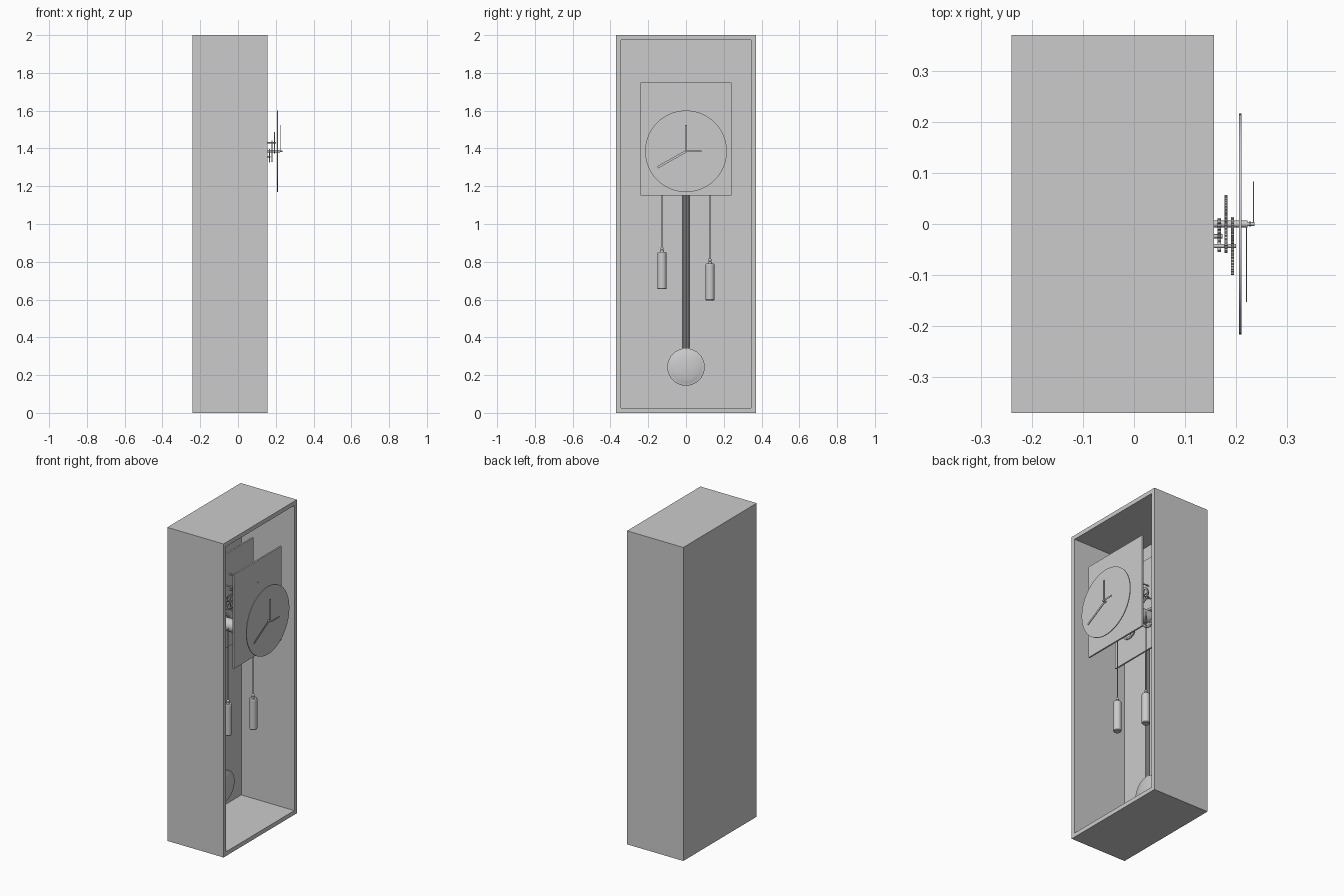
import bpy, bmesh
from math import sin, cos, pi, atan2
from mathutils import Matrix, Vector

if "Cube" in bpy.data.objects:
    bpy.data.objects.remove(bpy.data.objects["Cube"])


def finish(name, bm, smooth=False):
    bmesh.ops.recalc_face_normals(bm, faces=bm.faces)
    me = bpy.data.meshes.new(name)
    bm.to_mesh(me)
    bm.free()
    ob = bpy.data.objects.new(name, me)
    bpy.context.collection.objects.link(ob)
    if smooth:
        bpy.ops.object.select_all(action='DESELECT')
        ob.select_set(True)
        bpy.context.view_layer.objects.active = ob
        bpy.ops.object.shade_smooth_by_angle()
    return ob


def add_box(bm, lo, hi, post=Matrix()):
    lo, hi = Vector(lo), Vector(hi)
    m = Matrix.Translation((lo + hi) / 2) @ Matrix.Diagonal((*(hi - lo), 1))
    bmesh.ops.create_cube(bm, size=1, matrix=post @ m)


def box(name, lo, hi):
    bm = bmesh.new()
    add_box(bm, lo, hi)
    return finish(name, bm)


def rod(name, a, b, r, seg=16):
    a, b = Vector(a), Vector(b)
    d = b - a
    bm = bmesh.new()
    m = Matrix.Translation((a + b) / 2) @ d.to_track_quat('Z', 'Y').to_matrix().to_4x4()
    bmesh.ops.create_cone(bm, cap_ends=True, segments=seg, radius1=r, radius2=r,
                          depth=d.length, matrix=m)
    return finish(name, bm, True)


def lathe(name, profile, loc, along_x=False, seg=48):
    """Revolve (radius, height) points that start and end on the axis."""
    bm = bmesh.new()
    vs = [bm.verts.new((r, 0, h)) for r, h in profile]
    es = [bm.edges.new(p) for p in zip(vs, vs[1:])]
    bmesh.ops.spin(bm, geom=vs + es, axis=(0, 0, 1), cent=(0, 0, 0),
                   angle=2 * pi, steps=seg)
    bmesh.ops.remove_doubles(bm, verts=bm.verts, dist=1e-5)
    m = Matrix.Translation(loc)
    if along_x:
        m = m @ Matrix.Rotation(pi / 2, 4, 'Y')
    bm.transform(m)
    return finish(name, bm, True)


def gear(name, x, y, z, r, teeth, t=0.006, spokes=0):
    bm = bmesh.new()
    depth = min(0.005, r * 0.22)
    inner = r * 0.76 if spokes else 0.003
    n = teeth * 4
    loops = []
    for dx, outer in ((-t / 2, 1), (t / 2, 1), (t / 2, 0), (-t / 2, 0)):
        row = []
        for i in range(n):
            rad = (r if i % 4 < 2 else r - depth) if outer else inner
            a = 2 * pi * i / n
            row.append(bm.verts.new((dx, rad * cos(a), rad * sin(a))))
        loops.append(row)
    for k in range(4):
        p, q = loops[k], loops[(k + 1) % 4]
        for i in range(n):
            j = (i + 1) % n
            bm.faces.new((p[i], p[j], q[j], q[i]))
    for k in range(spokes):
        add_box(bm, (-t / 2.5, 0, -0.003), (t / 2.5, r * 0.78, 0.003),
                Matrix.Rotation(2 * pi * k / spokes, 4, 'X'))
    bm.transform(Matrix.Translation((x, y, z)))
    return finish(name, bm)


def hand(name, x, y, z, width):
    """Flat hand from the dial centre to the tip (y, z)."""
    dy, dz = y, z - ZC
    length = (dy * dy + dz * dz) ** 0.5
    bm = bmesh.new()
    add_box(bm, (-0.001, 0, -width / 2), (0.001, length, width / 2),
            Matrix.Translation((x, 0, ZC)) @ Matrix.Rotation(atan2(dz, dy), 4, 'X'))
    return finish(name, bm)


ZC = 1.385            # dial centre height

# Case: box hollowed from the open side
bm = bmesh.new()
add_box(bm, (-0.24, -0.37, 0), (0.157, 0.37, 2))
bm.faces.ensure_lookup_table()
face = max(bm.faces, key=lambda f: f.calc_center_median().x)
bmesh.ops.inset_region(bm, faces=[face], thickness=0.038)
new = bmesh.ops.extrude_discrete_faces(bm, faces=[face])['faces']
bmesh.ops.translate(bm, vec=(-0.374, 0, 0), verts=new[0].verts)
finish("case", bm)

# Movement plates
for name, x in (("front_plate", 0.13), ("back_plate", -0.07)):
    box(name, (x, -0.24, 1.15), (x + 0.01, 0.24, 1.75))

# Dial, centre arbor and hands
rod("dial", (0.206, 0, ZC), (0.211, 0, ZC), 0.216, 96)
rod("centre_arbor", (-0.07, 0, ZC), (0.236, 0, ZC), 0.004)
rod("hand_sleeve", (0.14, 0, ZC), (0.222, 0, ZC), 0.0065)
hand("minute_hand", 0.22, -0.15, 1.30, 0.012)
hand("hour_hand", 0.227, 0, 1.523, 0.012)
hand("seconds_hand", 0.234, 0.083, ZC, 0.009)

# Motion work between the front plate and the dial
rod("motion_stud", (0.14, -0.043, 1.43), (0.2, -0.043, 1.43), 0.004)
rod("idler_stud", (0.14, -0.024, 1.356), (0.173, -0.024, 1.356), 0.004)
gear("cannon_pinion", 0.167, 0, ZC, 0.012, 10)
gear("idler_wheel", 0.167, -0.024, 1.356, 0.031, 24)
gear("hour_wheel", 0.180, 0, ZC, 0.057, 48)
gear("motion_pinion", 0.180, -0.043, 1.43, 0.011, 10)
gear("motion_wheel", 0.193, -0.043, 1.43, 0.057, 48)
gear("centre_pinion", 0.193, 0, ZC, 0.012, 10)

# Going and striking trains between the plates
gear("centre_wheel", 0.06, 0, ZC, 0.055, 48, spokes=5)
gear("escape_wheel", 0.09, 0, 1.51, 0.042, 30, spokes=5)
rod("escape_arbor", (-0.07, 0, 1.51), (0.142, 0, 1.51), 0.004)
for s, side in ((-1, "left"), (1, "right")):
    for i, (y, z, x, r, n) in enumerate(((0.075, 1.475, -0.005, 0.05, 44),
                                         (0.06, 1.565, 0.03, 0.04, 36))):
        rod(f"{side}_arbor_{i}", (-0.07, s * y, z), (0.14, s * y, z), 0.004)
        gear(f"{side}_train_wheel_{i}", x, s * y, z, r, n, spokes=5)
        gear(f"{side}_train_pinion_{i}", x - 0.03, s * y, z, 0.011, 10, 0.012)
    # Winding barrel, its wheel and the hanging weight
    yb, zb, yw = s * 0.088, 1.335, s * 0.127
    zw = 0.655 if s < 0 else 0.595
    rod(f"{side}_barrel_arbor", (-0.07, yb, zb), (0.14, yb, zb), 0.005)
    rod(f"{side}_barrel", (-0.03, yb, zb), (0.075, yb, zb), 0.039, 40)
    gear(f"{side}_great_wheel", -0.038, yb, zb, 0.062, 56, 0.008, 5)
    rod(f"{side}_rope", (0.018, yw, zw + 0.22), (0.018, yw, zb), 0.003, 10)
    lathe(f"{side}_weight", [(0, 0), (0.021, 0), (0.024, 0.004), (0.024, 0.191),
                             (0.021, 0.196), (0.01, 0.197), (0.009, 0.207), (0, 0.208)],
          (0.018, yw, zw), seg=32)
    bm = bmesh.new()
    bmesh.ops.create_uvsphere(bm, u_segments=16, v_segments=8, radius=0.009,
                              matrix=Matrix.Translation((0.018, yw, zw + 0.215)))
    finish(f"{side}_weight_hook", bm, True)

# Anchor and its arbor
rod("anchor_arbor", (-0.115, 0, 1.61), (0.143, 0, 1.61), 0.005)
bm = bmesh.new()
for s in (-1, 1):
    add_box(bm, (0.086, -0.004, -0.075), (0.094, 0.004, 0.004),
            Matrix.Translation((0, 0, 1.61)) @ Matrix.Rotation(s * 0.6, 4, 'X'))
finish("anchor", bm)

# Pendulum: row of thin rods and a lens-shaped bob
for i in range(5):
    y = (i - 2) * 0.008
    rod(f"pendulum_rod_{i}", (-0.1, y, 0.3), (-0.1, y, 1.59), 0.004, 12)
box("pendulum_top_bar", (-0.106, -0.022, 1.585), (-0.094, 0.022, 1.615))
half = [(0.1 * sin(a), 0.022 * cos(a)) for a in (0, 0.35, 0.7, 1.0, 1.2)]
prof = [(0, 0.022)] + half[1:] + [(0.095, 0.008), (0.099, 0.006)]
lathe("pendulum_bob", prof + [(r, -h) for r, h in reversed(prof)],
      (-0.1, 0, 0.243), True, 64)
